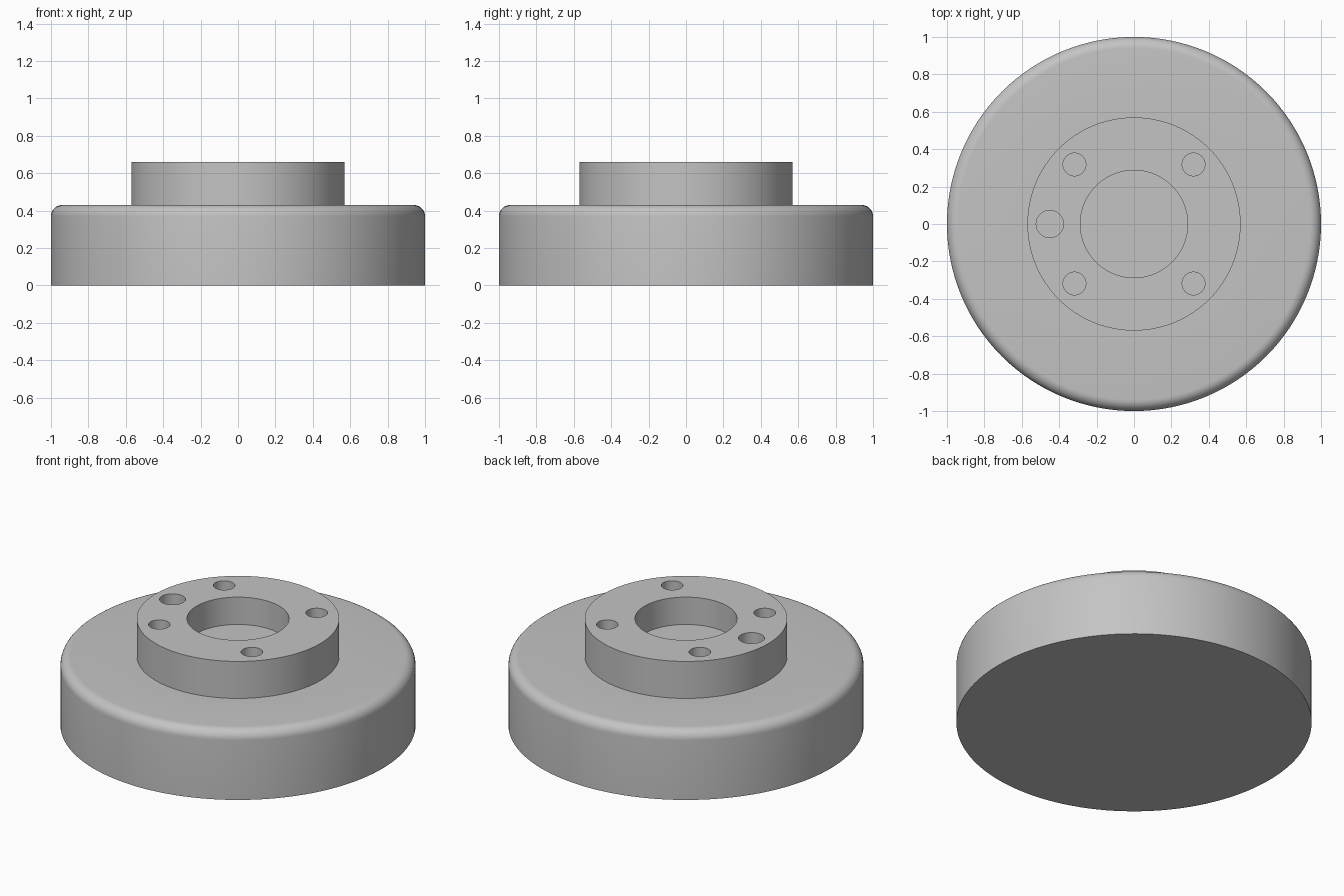
import bpy
import bmesh
from math import cos, sin, pi, radians

default_cube = bpy.data.objects.get("Cube")
if default_cube:
    bpy.data.objects.remove(default_cube, do_unlink=True)

metal = bpy.data.materials.new("plain grey metal")
metal.use_nodes = True
GREY = (0.55, 0.55, 0.55, 1)
metal.diffuse_color = GREY
metal.node_tree.nodes["Principled BSDF"].inputs["Base Color"].default_value = GREY

BASE_TOP, HUB_TOP, HUB_R = 0.43, 0.66, 0.57
BORE_R, BORE_DEPTH = 0.287, 0.17
FILLET = 0.06


def lathe(name, profile, segments=128):
    """Revolve an (r, z) profile about z; ends on the axis become flat caps."""
    bm = bmesh.new()
    rings = []
    for r, z in profile:
        rings.append([bm.verts.new((r * cos(2 * pi * i / segments),
                                    r * sin(2 * pi * i / segments), z))
                      for i in range(segments)])
    for low, high in zip(rings, rings[1:]):
        for i in range(segments):
            j = (i + 1) % segments
            bm.faces.new((low[i], low[j], high[j], high[i]))
    bm.faces.new(rings[0][::-1])
    bm.faces.new(rings[-1])
    mesh = bpy.data.meshes.new(name)
    bm.to_mesh(mesh)
    bm.free()
    mesh.materials.append(metal)
    obj = bpy.data.objects.new(name, mesh)
    bpy.context.collection.objects.link(obj)
    return obj


# Stepped body: rounded disc, raised hub and blind centre bore
steps = 8
rounded_edge = [(1 - FILLET + FILLET * cos(pi / 2 * k / steps),
                 BASE_TOP - FILLET + FILLET * sin(pi / 2 * k / steps))
                for k in range(steps + 1)]
body = lathe("flanged_hub", [(1, 0)] + rounded_edge + [
    (HUB_R, BASE_TOP), (HUB_R, HUB_TOP),
    (BORE_R, HUB_TOP), (BORE_R, HUB_TOP - BORE_DEPTH)])

# Four bolt holes and one larger locating hole on the same circle
holes = [(45, 0.061), (135, 0.061), (225, 0.061), (315, 0.061), (180, 0.073)]
for angle, radius in holes:
    cutter = lathe("hole_cutter", [(radius, HUB_TOP - BORE_DEPTH),
                                   (radius, HUB_TOP + 0.1)], 48)
    cutter.location = (0.45 * cos(radians(angle)), 0.45 * sin(radians(angle)), 0)
    cutter.hide_render = True
    cutter.hide_set(True)
    cut = body.modifiers.new("hole", 'BOOLEAN')
    cut.operation = 'DIFFERENCE'
    cut.solver = 'EXACT'
    cut.object = cutter

# Bake the holes, then remove the cutters
bpy.context.view_layer.update()
graph = bpy.context.evaluated_depsgraph_get()
finished = bpy.data.meshes.new_from_object(body.evaluated_get(graph))
body.modifiers.clear()
body.data = finished
for obj in [o for o in bpy.data.objects if o.name.startswith("hole_cutter")]:
    bpy.data.objects.remove(obj, do_unlink=True)

# Smooth walls with crisp machined edges
bpy.ops.object.select_all(action='DESELECT')
body.select_set(True)
bpy.context.view_layer.objects.active = body
bpy.ops.object.shade_smooth_by_angle(angle=radians(30))
